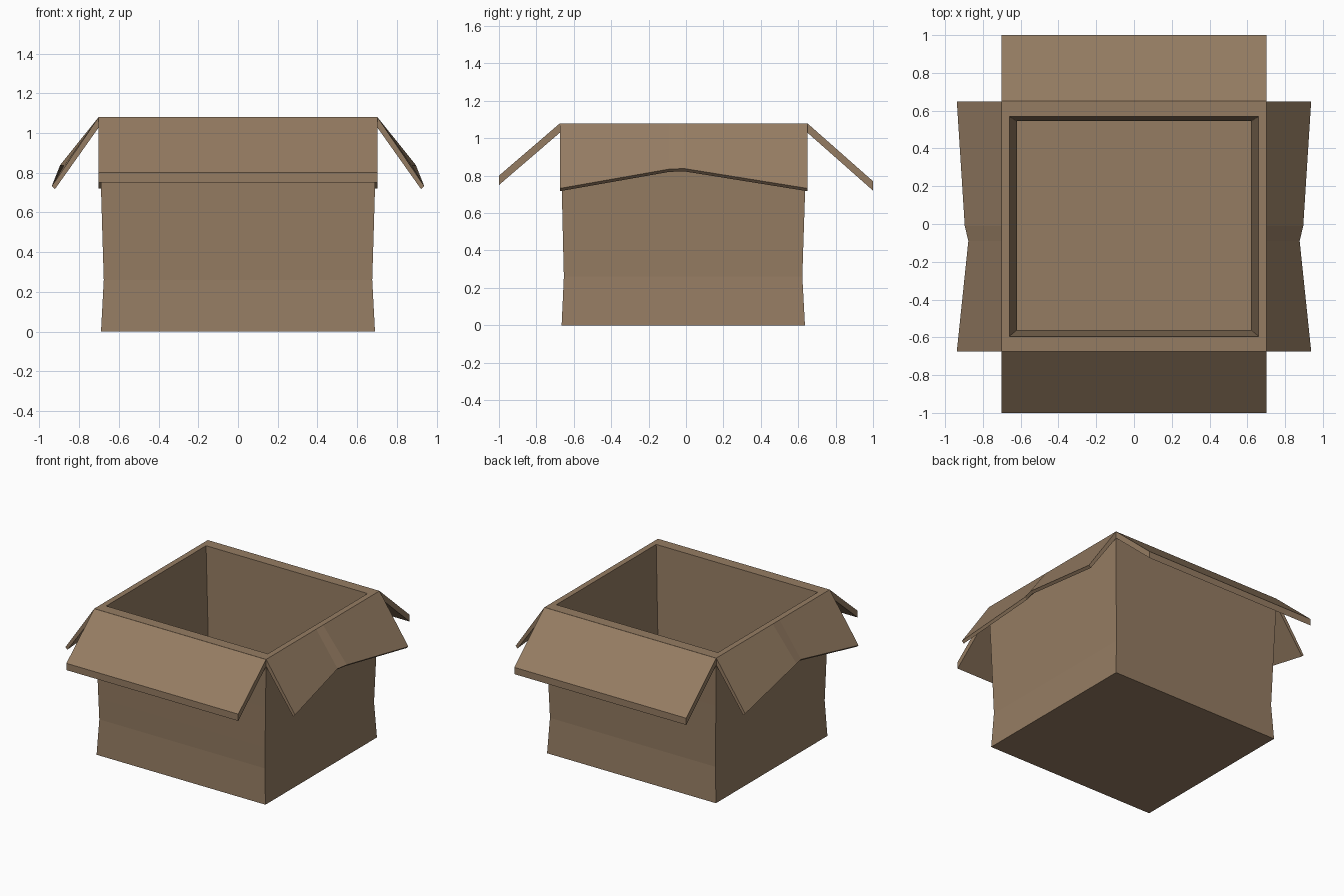
import bpy, bmesh

if "Cube" in bpy.data.objects:
    bpy.data.objects.remove(bpy.data.objects["Cube"])

# Single cardboard colour
card = bpy.data.materials.new("cardboard brown")
card.diffuse_color = (0.300, 0.202, 0.123, 1)
card.use_nodes = True
card.node_tree.nodes["Principled BSDF"].inputs["Base Color"].default_value = card.diffuse_color


def loft(name, rings):
    """Closed solid through a list of four-cornered rings."""
    bm = bmesh.new()
    loops = [[bm.verts.new(p) for p in ring] for ring in rings]
    for a, b in zip(loops, loops[1:]):
        for i in range(4):
            j = (i + 1) % 4
            bm.faces.new((a[i], a[j], b[j], b[i]))
    bm.faces.new(loops[0])
    bm.faces.new(loops[-1])
    bmesh.ops.recalc_face_normals(bm, faces=bm.faces)
    mesh = bpy.data.meshes.new(name)
    bm.to_mesh(mesh)
    bm.free()
    mesh.materials.append(card)
    obj = bpy.data.objects.new(name, mesh)
    bpy.context.collection.objects.link(obj)
    return obj


def rect(x, y0, y1, z):
    return [(-x, y0, z), (x, y0, z), (x, y1, z), (-x, y1, z)]


# Box body: up the slightly pinched outside, over the rim, down the inside
loft("box_body", [rect(*r) for r in (
    (0.690, -0.665, 0.636, 0.00),
    (0.676, -0.653, 0.622, 0.26),
    (0.681, -0.657, 0.627, 0.42),
    (0.690, -0.664, 0.637, 0.72),
    (0.702, -0.675, 0.650, 1.08),
    (0.660, -0.595, 0.570, 1.08),
    (0.620, -0.562, 0.544, 0.26),
    (0.630, -0.570, 0.550, 0.04),
)])


# Front and back flaps: straight sheets sloping outward
def long_flap(name, hinge_y, end_y, end_z):
    section = ((hinge_y, 1.08), (end_y, end_z), (end_y, end_z - 0.05), (hinge_y, 1.03))
    loft(name, [[(x, y, z) for y, z in section] for x in (-0.702, 0.702)])


long_flap("front_flap", -0.674, -1.0, 0.80)
long_flap("back_flap", 0.649, 1.0, 0.77)

# Side flaps: steeper, with a shallow notch bent into the lower edge
for side, name in ((-1, "left_flap"), (1, "right_flap")):
    rings = []
    for y, x, z in ((-0.674, 0.938, 0.732), (-0.09, 0.877, 0.835),
                    (-0.01, 0.896, 0.838), (0.649, 0.938, 0.732)):
        section = ((0.702, 1.08), (x, z), (x - 0.016, z - 0.015), (0.700, 1.03))
        rings.append([(side * px, y, pz) for px, pz in section])
    loft(name, rings)
